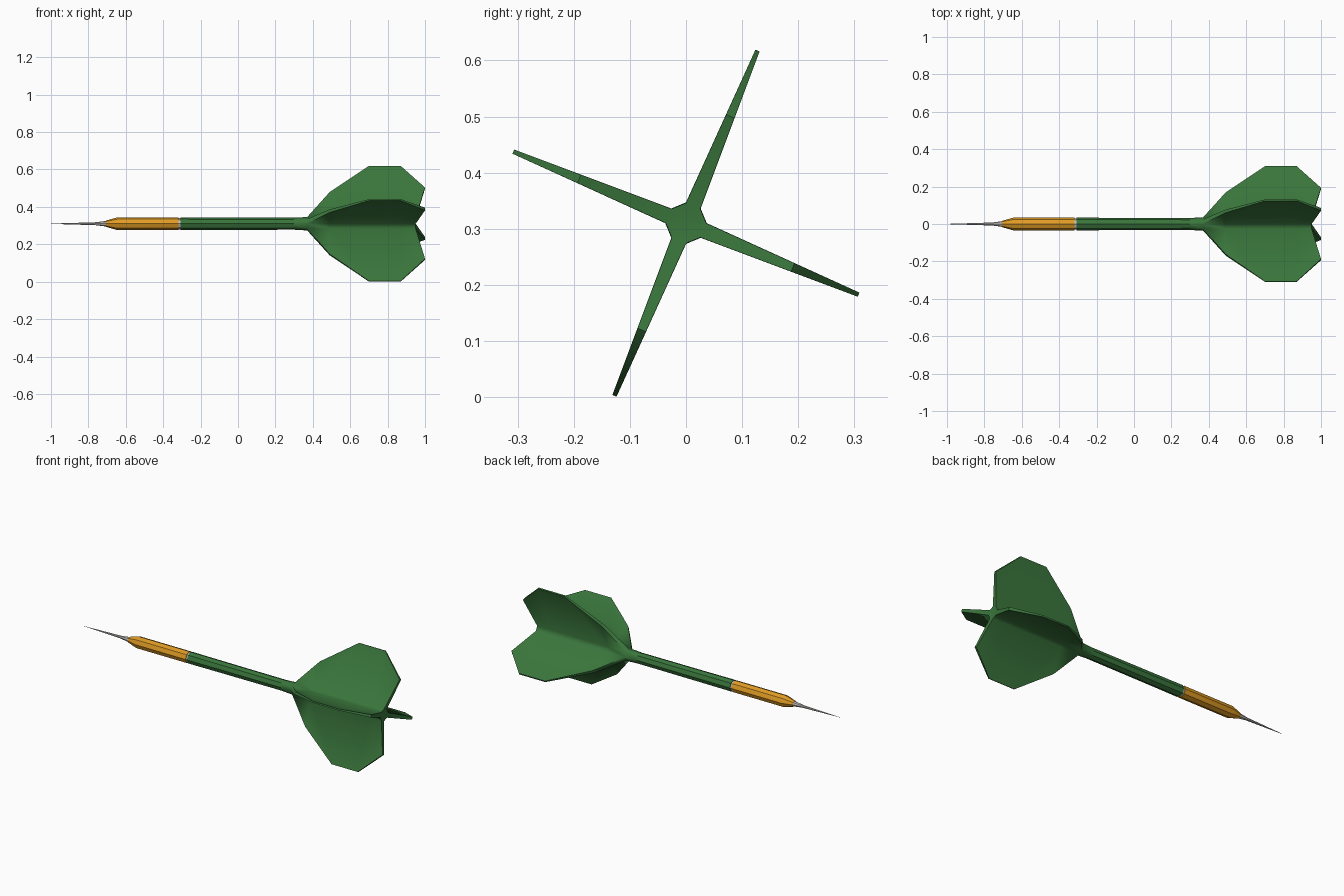
import bpy, bmesh, math
from mathutils import Vector

if "Cube" in bpy.data.objects:
    bpy.data.objects.remove(bpy.data.objects["Cube"])

AXIS_Z = 0.31
SIDES = 8


def material(name, color):
    m = bpy.data.materials.new(name)
    m.diffuse_color = (*color, 1)
    m.use_nodes = True
    m.node_tree.nodes["Principled BSDF"].inputs["Base Color"].default_value = m.diffuse_color
    return m


green = material("green", (0.042, 0.18, 0.045))
gold = material("gold", (0.74, 0.33, 0.018))
silver = material("silver", (0.55, 0.53, 0.50))


def around(x, r, angle):
    return Vector((x, r * math.cos(angle), AXIS_Z + r * math.sin(angle)))


def ring(bm, x, r):
    return [bm.verts.new(around(x, r, math.tau * k / SIDES)) for k in range(SIDES)]


def finish(bm, name, mat, angle):
    bmesh.ops.recalc_face_normals(bm, faces=bm.faces)
    me = bpy.data.meshes.new(name)
    bm.to_mesh(me)
    bm.free()
    ob = bpy.data.objects.new(name, me)
    me.materials.append(mat)
    bpy.context.collection.objects.link(ob)
    bpy.ops.object.select_all(action='DESELECT')
    ob.select_set(True)
    bpy.context.view_layer.objects.active = ob
    bpy.ops.object.shade_smooth_by_angle(angle=math.radians(angle))


def turned(name, profile, mat):
    """Eight-sided turned part along x from (x, radius) pairs."""
    bm = bmesh.new()
    rings = [ring(bm, x, r) for x, r in profile]
    for a, b in zip(rings, rings[1:]):
        for k in range(SIDES):
            n = (k + 1) % SIDES
            bm.faces.new((a[k], a[n], b[n], b[k]))
    bm.faces.new(rings[0])
    bm.faces.new(rings[-1])
    finish(bm, name, mat, 40)


turned("needle", [(-1.0, 0.0008), (-0.76, 0.008), (-0.705, 0.015), (-0.69, 0.017)], silver)
turned("barrel", [(-0.705, 0.017), (-0.645, 0.034), (-0.318, 0.034)], gold)
turned("collar", [(-0.322, 0.03), (-0.305, 0.03)], silver)
turned("shaft", [(-0.308, 0.034), (-0.1, 0.033), (0.31, 0.032)], green)

# Flight: octagonal hub whose alternate faces grow into four tapered fins
# (hub x, hub radius, fin x, fin radius, fin half thickness)
stations = [
    (0.37, 0.036, None, 0, 0),
    (0.49, 0.036, 0.49, 0.179, 0.009),
    (0.70, 0.037, 0.70, 0.333, 0.004),
    (0.87, 0.037, 0.87, 0.333, 0.004),
    (0.95, 0.036, 1.00, 0.206, 0.008),
]
bm = bmesh.new()
front = ring(bm, 0.30, 0.032)
hub = [ring(bm, s[0], s[1]) for s in stations]
for k in range(SIDES):
    n = (k + 1) % SIDES
    bm.faces.new((front[k], front[n], hub[0][n], hub[0][k]))
    if k % 2 == 0:
        for a, b in zip(hub, hub[1:]):
            bm.faces.new((a[k], a[n], b[n], b[k]))
        continue
    mid = math.tau * (k + 0.5) / SIDES
    side = Vector((0, -math.sin(mid), math.cos(mid)))
    low, high = [hub[0][k]], [hub[0][n]]
    for _, _, x, r, t in stations[1:]:
        p = around(x, r, mid)
        low.append(bm.verts.new(p - side * t))
        high.append(bm.verts.new(p + side * t))
    for i in range(len(stations) - 1):
        for edge, j in ((low, k), (high, n)):
            corners = [hub[i][j], edge[i], edge[i + 1], hub[i + 1][j]]
            bm.faces.new(list(dict.fromkeys(corners)))
        bm.faces.new((low[i], high[i], high[i + 1], low[i + 1]))
    bm.faces.new((hub[-1][k], low[-1], high[-1], hub[-1][n]))
bm.faces.new(front)
bm.faces.new(hub[-1])
finish(bm, "flight", green, 60)
